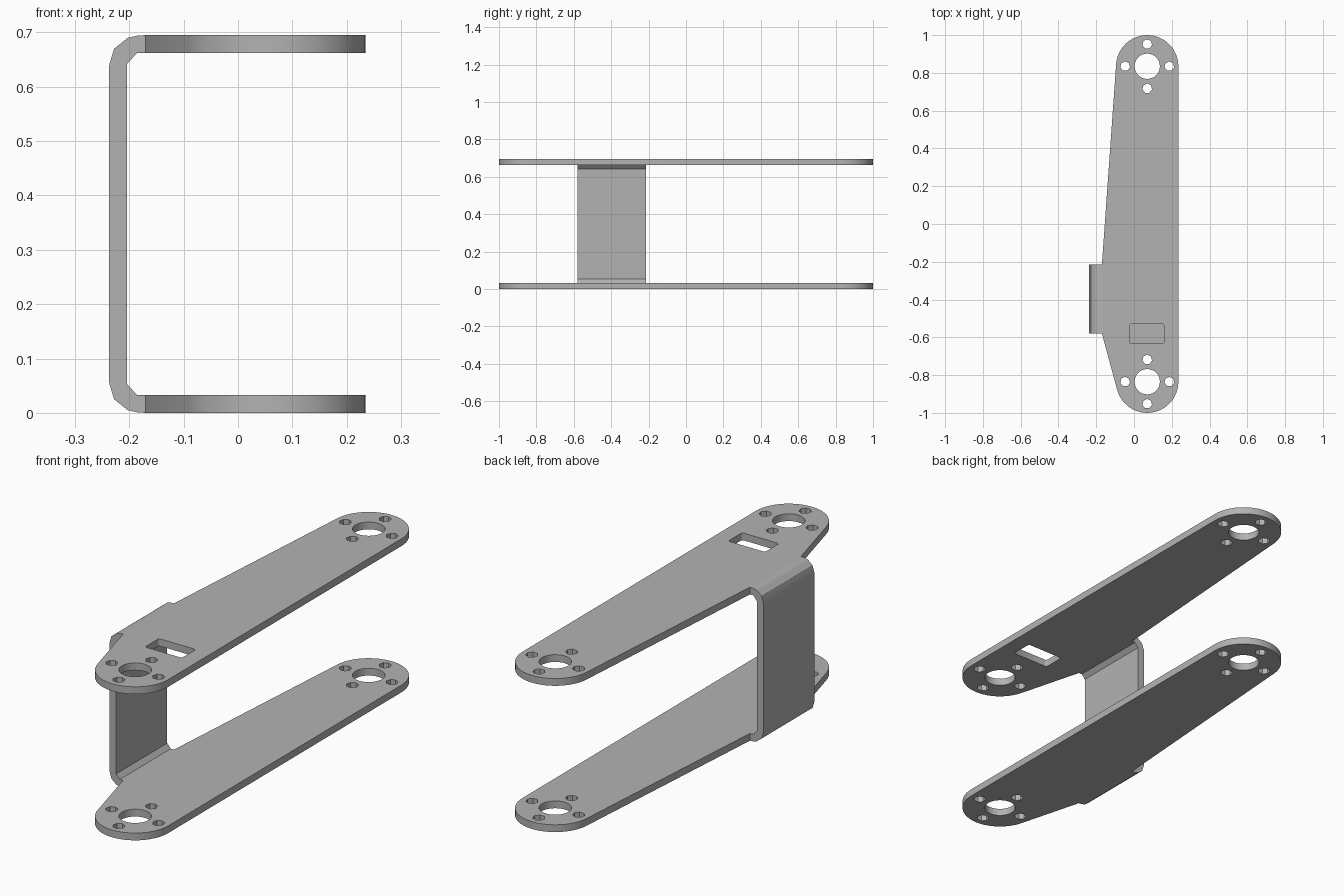
import bpy, bmesh
from math import sin, cos, pi, radians
from mathutils import Matrix

cube = bpy.data.objects.get("Cube")
if cube:
    bpy.data.objects.remove(cube, do_unlink=True)

metal = bpy.data.materials.new("grey metal")
metal.use_nodes = True
GREY = (0.45, 0.45, 0.45, 1)
metal.diffuse_color = GREY
metal.node_tree.nodes["Principled BSDF"].inputs["Base Color"].default_value = GREY

T = 0.033           # sheet thickness
H = 0.695           # overall height
CX, END, R = 0.07, 0.835, 0.165
FOLD_X = -0.17      # where the plates meet the folded web
WEB_FRONT, WEB_BACK = -0.58, -0.215


def arc(cx, cy, r, start, stop, n):
    return [(cx + r * cos(radians(start + (stop - start) * i / n)),
             cy + r * sin(radians(start + (stop - start) * i / n))) for i in range(n + 1)]


def circle(cx, cy, r, n):
    return arc(cx, cy, r, 90, 450, n)[:-1]


def prism(name, loops, depth, matrix):
    """Fill the outline (inner loops become holes), extrude and place it."""
    curve = bpy.data.curves.new(name, 'CURVE')
    curve.dimensions = '2D'
    curve.fill_mode = 'BOTH'
    curve.extrude = depth / 2
    for loop in loops:
        spline = curve.splines.new('POLY')
        spline.points.add(len(loop) - 1)
        for point, (x, y) in zip(spline.points, loop):
            point.co = (x, y, 0, 1)
        spline.use_cyclic_u = True
    temp = bpy.data.objects.new(name + "_outline", curve)
    bpy.context.collection.objects.link(temp)
    bpy.context.view_layer.update()
    mesh = bpy.data.meshes.new_from_object(
        temp.evaluated_get(bpy.context.evaluated_depsgraph_get()))
    bpy.data.objects.remove(temp, do_unlink=True)
    bm = bmesh.new()
    bm.from_mesh(mesh)
    bmesh.ops.remove_doubles(bm, verts=bm.verts, dist=1e-5)
    bmesh.ops.recalc_face_normals(bm, faces=bm.faces)
    bm.transform(matrix)
    bm.to_mesh(mesh)
    bm.free()
    mesh.name = name
    mesh.materials.clear()
    mesh.materials.append(metal)
    obj = bpy.data.objects.new(name, mesh)
    bpy.context.collection.objects.link(obj)
    bpy.ops.object.select_all(action='DESELECT')
    obj.select_set(True)
    bpy.context.view_layer.objects.active = obj
    bpy.ops.object.shade_smooth_by_angle(angle=radians(25))
    return obj


# Tapered arm outline with rounded ends and a straight edge for the fold
outline = (arc(CX, END, R, 0, 176, 24)
           + [(FOLD_X, WEB_BACK), (FOLD_X, WEB_FRONT)]
           + arc(CX, -END, R, 194, 360, 24))

# Shaft hole and four screw holes at each end
holes = []
for y in (-END, END):
    holes.append(circle(CX, y, 0.067, 32))
    for k in range(4):
        a = k * pi / 2
        holes.append(circle(CX + 0.117 * cos(a), y + 0.117 * sin(a), 0.026, 7))

# Rounded cable slot, in the upper arm only
slot = []
for x, y, a in ((0.15, -0.54, 0), (-0.015, -0.54, 90),
                (-0.015, -0.62, 180), (0.15, -0.62, 270)):
    slot += arc(x, y, 0.01, a, a + 90, 3)

prism("lower_arm", [outline] + holes, T, Matrix.Translation((0, 0, T / 2)))
prism("upper_arm", [outline] + holes + [slot], T, Matrix.Translation((0, 0, H - T / 2)))

# Folded web: half of the C section, mirrored about mid height
outer = [(FOLD_X, 0), (-0.185, 0.001), (-0.203, 0.005), (-0.228, 0.025), (-0.237, 0.055)]
inner = [(-0.204, 0.053), (-0.186, T), (FOLD_X, T)]
flip = lambda pts: [(x, H - z) for x, z in reversed(pts)]
section = outer + flip(outer) + flip(inner) + inner
prism("folded_web", [section], WEB_BACK - WEB_FRONT,
      Matrix.Translation((0, (WEB_FRONT + WEB_BACK) / 2, 0)) @ Matrix.Rotation(pi / 2, 4, 'X'))
